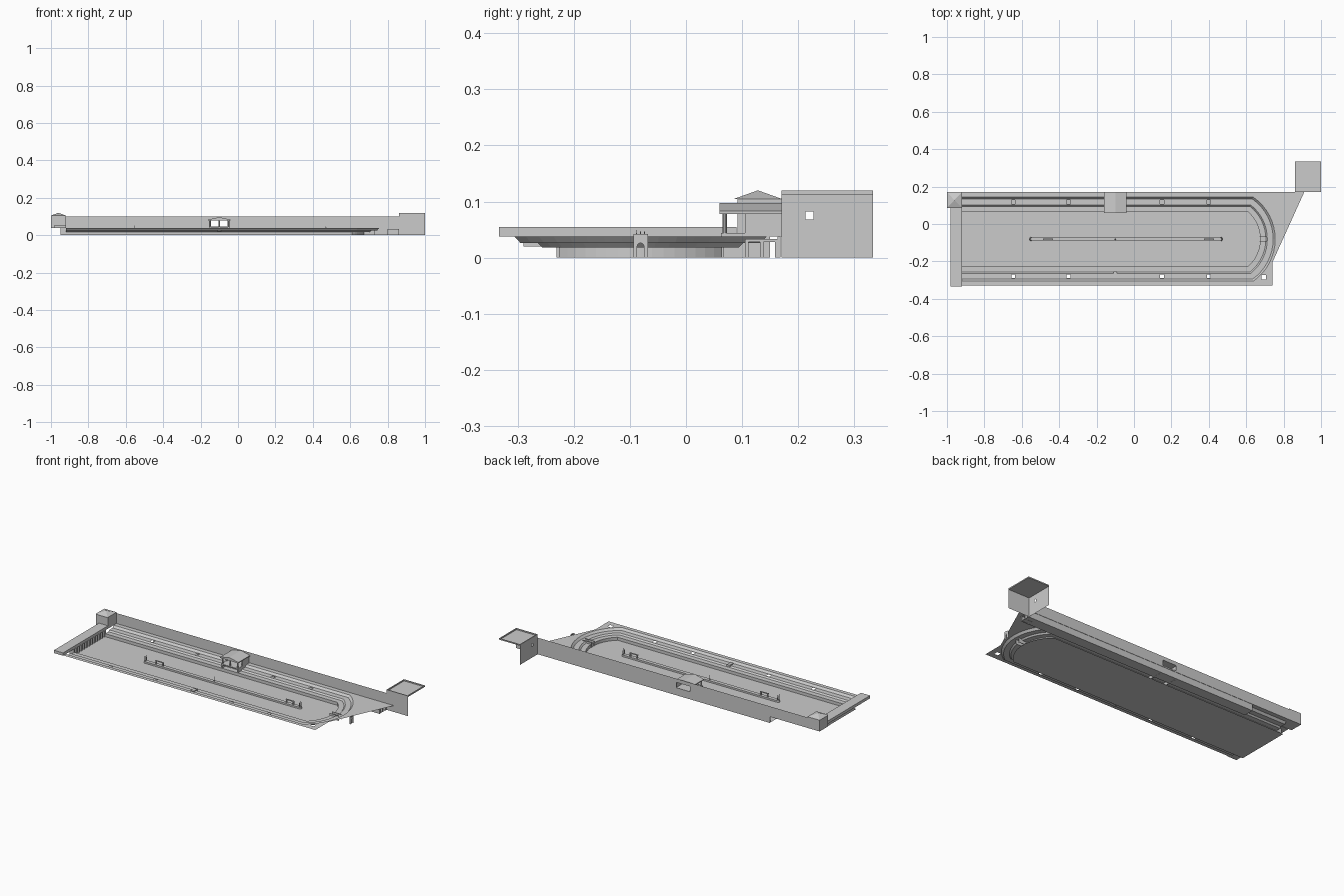
import bpy, bmesh, math
from mathutils import Vector

cube = bpy.data.objects.get("Cube")
if cube:
    bpy.data.objects.remove(cube, do_unlink=True)

stone = bpy.data.materials.new("grey_stone")
stone.use_nodes = True
GREY = (0.6, 0.6, 0.6, 1)
stone.diffuse_color = GREY
stone.node_tree.nodes["Principled BSDF"].inputs["Base Color"].default_value = GREY

YC, HALF, LEFT = -0.081, 0.145, -0.92
CX, R = 0.481, 0.194
BACK, FRONT, TOP = 0.17, -0.329, 0.038


def finish(name, bm):
    mesh = bpy.data.meshes.new(name)
    bm.to_mesh(mesh)
    bm.free()
    mesh.materials.append(stone)
    ob = bpy.data.objects.new(name, mesh)
    bpy.context.collection.objects.link(ob)
    return ob


def box(name, x, y, z):
    bm = bmesh.new()
    bmesh.ops.create_cube(bm, size=1)
    for v in bm.verts:
        v.co = [a + (b - a) * (c + 0.5) for (a, b), c in zip((x, y, z), v.co)]
    return finish(name, bm)


def cone(name, x, y, z, r, h, sides=8, tip=0):
    bm = bmesh.new()
    bmesh.ops.create_cone(bm, cap_ends=True, segments=sides, radius1=r, radius2=tip, depth=h)
    bmesh.ops.translate(bm, verts=bm.verts, vec=(x, y, z + h / 2))
    return finish(name, bm)


def sheet(name, loops, normal):
    """Flat sheet: first loop is the outline, the others are holes."""
    bm = bmesh.new()
    for loop in loops:
        vs = [bm.verts.new(p) for p in loop]
        for a, b in zip(vs, vs[1:] + vs[:1]):
            bm.edges.new((a, b))
    normal = Vector(normal)
    bmesh.ops.triangle_fill(bm, edges=bm.edges[:], use_beauty=True, normal=normal)
    bm.normal_update()
    bmesh.ops.reverse_faces(bm, faces=[f for f in bm.faces if f.normal.dot(normal) < 0])
    return finish(name, bm)


def rect(x, y, z):
    return [(x[0], y[0], z), (x[1], y[0], z), (x[1], y[1], z), (x[0], y[1], z)]


def square(x, y, z, s):
    return rect((x - s, x + s), (y - s, y + s), z)


def ring(d, z, left=LEFT):
    """U-shaped arena outline pushed outward by d."""
    r, h = R + d, HALF + d
    a = math.asin(h / r)
    arc = [(CX + r * math.cos(a * t / 8), YC + r * math.sin(a * t / 8), z) for t in range(8, -9, -1)]
    return [(left, YC + h, z)] + arc + [(left, YC - h, z)]


# Arena floor
sheet("arena_floor", [ring(0.02, 0, -0.95)], (0, 0, 1))

# Seating: podium wall, ledge and stepped tiers swept round the arena
def tier(name, a, b):
    bm = bmesh.new()
    lo, hi = ([bm.verts.new(p) for p in ring(*q)] for q in (a, b))
    for i in range(len(lo) - 1):
        bm.faces.new((lo[i + 1], lo[i], hi[i], hi[i + 1]))
    bm.normal_update()
    finish(name, bm)


tier("podium_wall", (0, 0), (0, 0.018))
tier("podium_ledge", (0, 0.018), (0.03, 0.018))
tier("lower_seats", (0.03, 0.018), (0.038, 0.026))
tier("upper_seats", (0.069, 0.026), (0.08, TOP))

# Walkway with stair openings
side = 0.053 + HALF
openings = [square(x, YC + s * side, 0.026, 0.01)
            for s in (1, -1) for x in (-0.645, -0.35, 0.15, 0.4)]
outer, inner = ring(0.069, 0.026), ring(0.038, 0.026)
sheet("walkway", [outer + inner[::-1]] + openings, (0, 0, 1))

# Upper terrace with its slanted right end
edge = [(LEFT, BACK, TOP), (0.91, BACK, TOP), (0.74, -0.205, TOP), (0.74, FRONT, TOP), (LEFT, FRONT, TOP)]
sheet("terrace", [edge + ring(0.08, TOP)[::-1], square(0.695, -0.284, TOP, 0.012)], (0, 0, 1))
box("front_stair", (-0.11, -0.09), (-0.29, -0.255), (0.02, 0.032))

# Starting gates at the left end
box("gate_slab", (-0.98, LEFT), (-0.333, 0.09), (TOP, 0.055))
sheet("gate_back", [[(-0.95, YC - HALF, 0), (-0.95, YC + HALF, 0),
                     (-0.95, YC + HALF, TOP), (-0.95, YC - HALF, TOP)]], (1, 0, 0))
for i in range(13):
    y = YC - HALF + i * 2 * HALF / 12
    box("gate_pillar", (-0.95, LEFT), (y - 0.005, y + 0.005), (0, TOP))

# Back wall with the pavilion doorway
def upright(name, x, z, holes=()):
    def face(x, z):
        return [(p, BACK, q) for p, q, _ in rect(x, z, 0)]
    sheet(name, [face(x, z)] + [face(*h) for h in holes], (0, -1, 0))


upright("back_wall", (LEFT, 0.86), (TOP, 0.1), [((-0.145, -0.055), (0.046, 0.08))])

# Corridor beneath the back terrace
box("corridor_wall", (-0.67, 0.86), (0.163, 0.168), (0, TOP))
sheet("corridor_floor", [rect((-0.67, 0.86), (0.105, 0.165), 0.001)], (0, 0, 1))
for y in (0.108, 0.135, 0.162):
    box("corridor_pier", (0.8, 0.86), (y - 0.003, y + 0.003), (0, 0.03))
box("corridor_lintel", (0.8, 0.86), (0.105, 0.165), (0.028, 0.033))

# Pavilion with columns and a gable roof
PX = (-0.155, -0.045)
box("pavilion_floor", PX, (0.062, BACK), (TOP, 0.044))
for x in (-0.15, -0.1, -0.05):
    cone("pavilion_column", x, 0.069, 0.044, 0.004, 0.036, 10, 0.004)
for x in PX:
    c = x + math.copysign(0.003, -0.1 - x)
    box("pavilion_side", (c - 0.003, c + 0.003), (0.105, BACK), (0.044, 0.08))
    box("pavilion_pier", (c - 0.003, c + 0.003), (0.066, 0.15), (0, TOP))
bm = bmesh.new()
ends = [[bm.verts.new((x, y, z)) for x, z in ((-0.16, 0.078), (-0.04, 0.078), (-0.04, 0.083),
                                              (-0.1, 0.097), (-0.16, 0.083))] for y in (0.06, BACK)]
bm.faces.new(ends[0])
bm.faces.new(ends[1][::-1])
for i in range(5):
    j = (i + 1) % 5
    bm.faces.new((ends[0][j], ends[0][i], ends[1][i], ends[1][j]))
bmesh.ops.recalc_face_normals(bm, faces=bm.faces)
finish("pavilion_roof", bm)

# Corner turret with a pyramid roof
box("turret", (-1, LEFT), (0.092, BACK), (TOP, 0.105))
roof = cone("turret_roof", 0, 0, 0, math.sqrt(0.5), 0.015, 4)
roof.rotation_euler.z = math.pi / 4
roof.data.transform(roof.rotation_euler.to_matrix().to_4x4())
roof.rotation_euler.z = 0
roof.scale = (0.08, 0.084, 1)
roof.location = (-0.96, 0.128, 0.105)

# Open block tower: two walls, a roof and a rim
TX, TY, TZ = (0.86, 1.0), (BACK, 0.333), 0.12
upright("tower_front", TX, (0, TZ))
wall = [[(0.86, y, z) for y, z, _ in rect(ys, zs, 0)]
        for ys, zs in ((TY, (0, TZ)), ((0.213, 0.227), (0.068, 0.082)))]
sheet("tower_side", wall, (-1, 0, 0))
sheet("tower_roof", [rect(TX, TY, 0.113)], (0, 0, 1))
for x in (0.86, 0.995):
    box("tower_rim_side", (x, x + 0.005), TY, (0.113, TZ))
for y in (BACK, 0.328):
    box("tower_rim_end", TX, (y, y + 0.005), (0.113, TZ))

# Central barrier with turning posts, lap counters and obelisk
box("barrier", (-0.55, 0.465), (YC - 0.011, YC + 0.011), (0, 0.01))
for x, s in ((-0.55, -1), (0.465, 1)):
    cone("barrier_end", x, YC, 0, 0.011, 0.01, 16, 0.011)
    for dy in (-0.007, 0, 0.007):
        cone("turning_post", x + s * (0.006 if dy == 0 else 0.002), YC + dy, 0.01, 0.0035, 0.042)
for x in (-0.46, 0.4):
    for dx in (-0.022, 0.022):
        box("counter_post", (x + dx - 0.003, x + dx + 0.003), (YC - 0.004, YC + 0.004), (0.01, 0.028))
    box("counter_beam", (x - 0.027, x + 0.027), (YC - 0.004, YC + 0.004), (0.028, 0.031))
cone("obelisk", -0.1, YC, 0.01, 0.004, 0.03, 4)

# Exit passage and free-standing gate
for y in (YC - 0.012, YC + 0.012):
    box("passage_wall", (0.67, 0.73), (y - 0.001, y + 0.001), (0, 0.03))
arch = [(YC + 0.006 * math.cos(math.pi * t / 8), 0.02 + 0.006 * math.sin(math.pi * t / 8)) for t in range(9)]
profile = [(YC - 0.013, 0), (YC - 0.006, 0)] + arch[::-1] + [(YC + 0.006, 0), (YC + 0.013, 0),
                                                             (YC + 0.013, 0.042), (YC - 0.013, 0.042)]
for x, n in ((0.802, -1), (0.808, 1)):
    sheet("exit_gate", [[(x, y, z) for y, z in profile]], (n, 0, 0))
